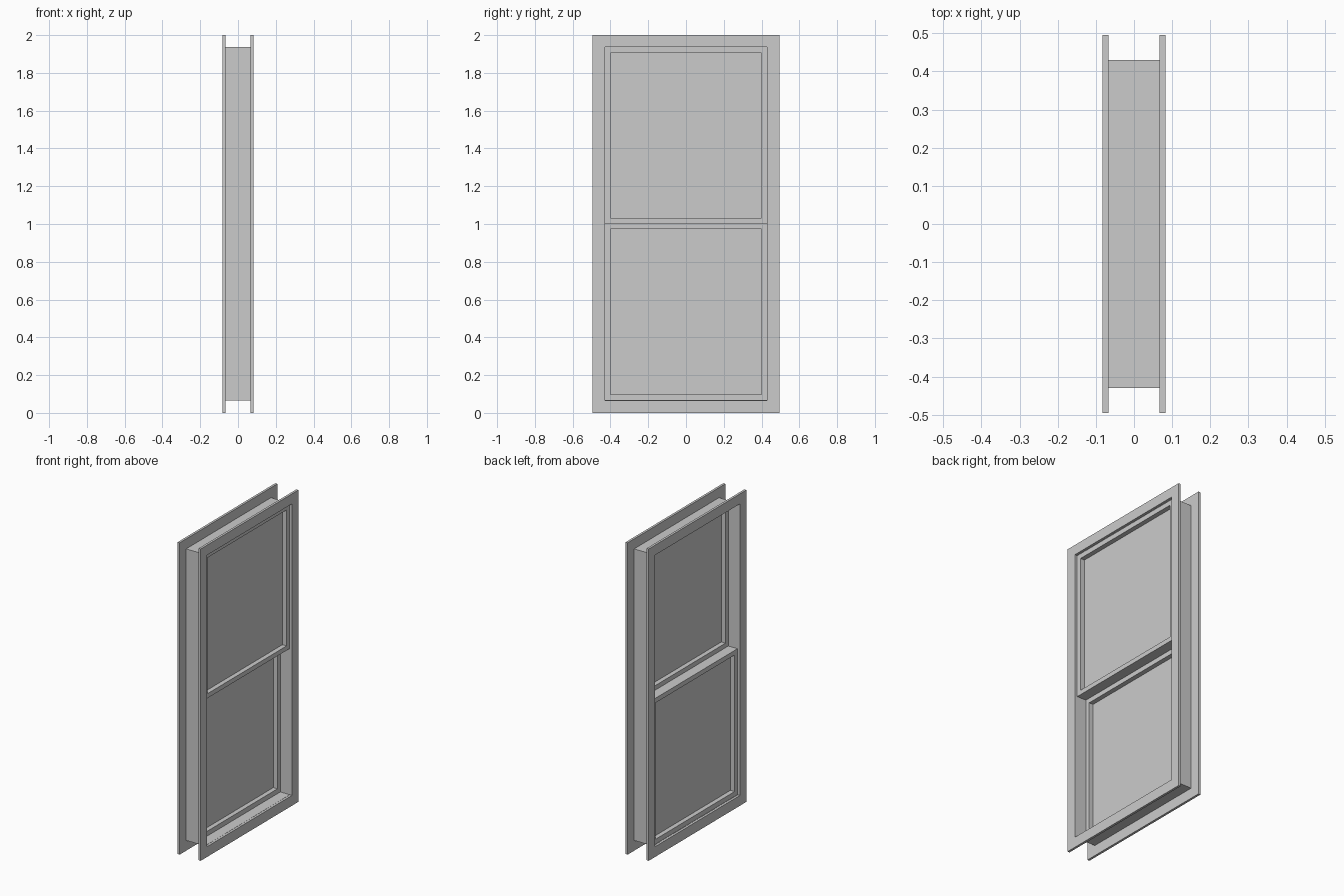
import bpy, bmesh

if "Cube" in bpy.data.objects:
    bpy.data.objects.remove(bpy.data.objects["Cube"])


def new_object(name, bm):
    bmesh.ops.recalc_face_normals(bm, faces=bm.faces)
    mesh = bpy.data.meshes.new(name)
    bm.to_mesh(mesh)
    bm.free()
    obj = bpy.data.objects.new(name, mesh)
    bpy.context.collection.objects.link(obj)
    return obj


def ring(name, x0, x1, y_out, z_out, y_in, z_in):
    """Rectangular frame in the YZ plane, extruded from x0 to x1."""
    def corners(x, y, z):
        return [bm.verts.new((x, a, b)) for a, b in
                ((-y, z[0]), (y, z[0]), (y, z[1]), (-y, z[1]))]
    bm = bmesh.new()
    loops = [corners(x0, y_out, z_out), corners(x1, y_out, z_out),
             corners(x1, y_in, z_in), corners(x0, y_in, z_in)]
    for k in range(4):
        a, b = loops[k], loops[(k + 1) % 4]
        for i in range(4):
            j = (i + 1) % 4
            bm.faces.new((a[i], a[j], b[j], b[i]))
    return new_object(name, bm)


def box(name, x0, x1, y, z):
    bm = bmesh.new()
    bmesh.ops.create_cube(bm, size=1)
    for v in bm.verts:
        v.co = (x1 if v.co.x > 0 else x0,
                y if v.co.y > 0 else -y,
                z[1] if v.co.z > 0 else z[0])
    return new_object(name, bm)


# Casing trim on both wall faces
opening = (0.066, 1.936)
for name, x0, x1 in (("casing_left", -0.082, -0.067), ("casing_right", 0.067, 0.082)):
    ring(name, x0, x1, 0.495, (0, 2), 0.43, opening)

# Thin jamb lining joining the casings
ring("jamb", -0.067, 0.067, 0.43, opening, 0.429, (0.067, 1.935))

# Two sliding sashes, side by side in depth, each with a centred pane
sashes = (("lower", -0.065, 0.0, (0.067, 1.003), (0.098, 0.973)),
          ("upper", 0.0, 0.065, (1.003, 1.935), (1.032, 1.904)))
for name, x0, x1, z_out, z_in in sashes:
    ring(name + "_sash", x0, x1, 0.429, z_out, 0.4, z_in)
    mid = (x0 + x1) / 2
    box(name + "_pane", mid - 0.003, mid + 0.003, 0.4, z_in)
